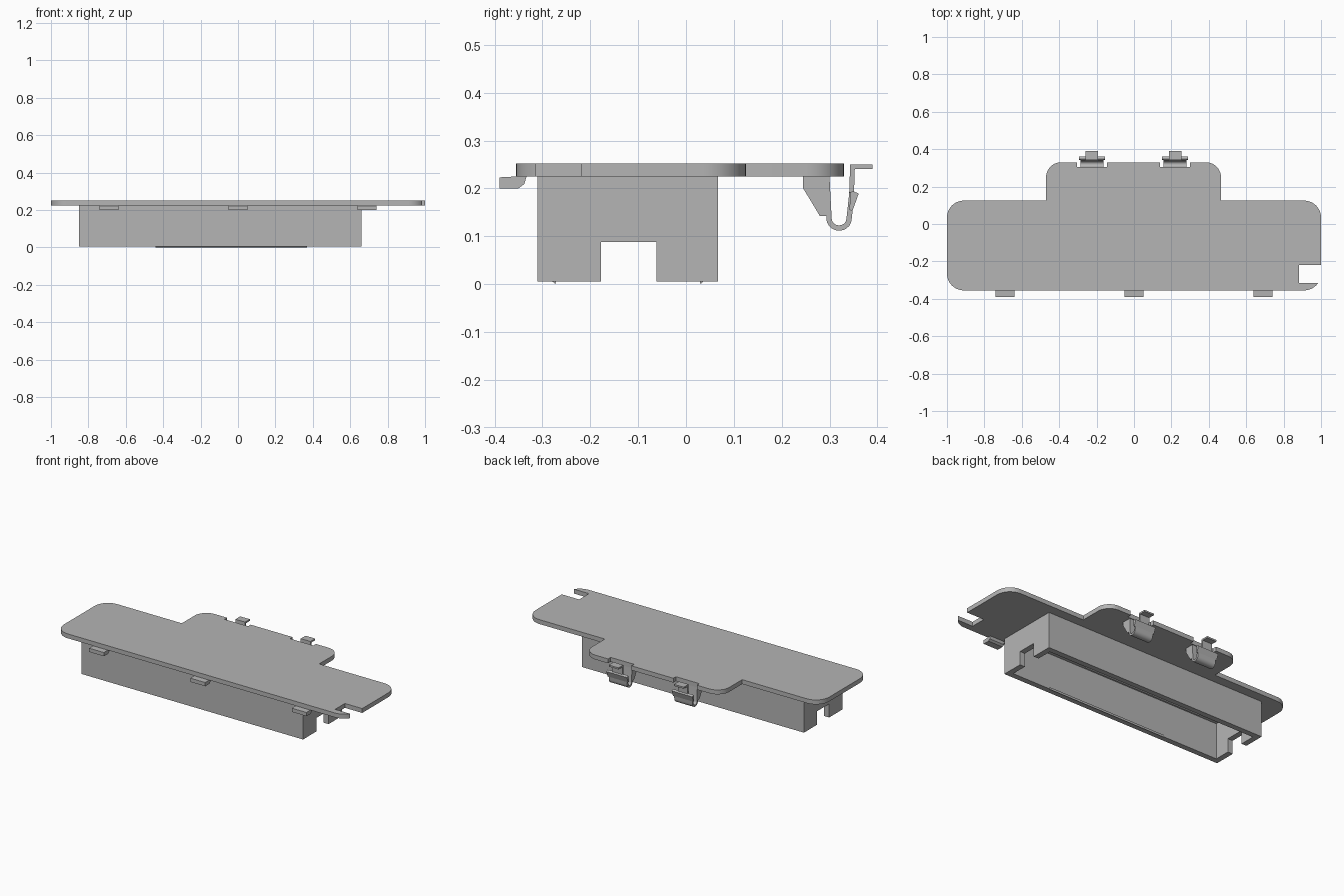
import bpy, bmesh, math
from mathutils import Vector

cube = bpy.data.objects.get("Cube")
if cube:
    bpy.data.objects.remove(cube, do_unlink=True)

GREY = (0.46, 0.46, 0.46, 1)
grey = bpy.data.materials.new("grey plastic")
grey.use_nodes = True
grey.diffuse_color = GREY
grey.node_tree.nodes["Principled BSDF"].inputs["Base Color"].default_value = GREY


def prism(name, points, axis, lo, hi):
    """Extrude a closed 2D profile; axis X takes (y, z), axis Z takes (x, y)."""
    bm = bmesh.new()
    place = (lambda p: (lo, p[0], p[1])) if axis == "X" else (lambda p: (p[0], p[1], lo))
    face = bm.faces.new([bm.verts.new(place(p)) for p in points])
    moved = bmesh.ops.extrude_face_region(bm, geom=[face])["geom"]
    step = Vector((hi - lo, 0, 0)) if axis == "X" else Vector((0, 0, hi - lo))
    bmesh.ops.translate(bm, vec=step, verts=[v for v in moved if isinstance(v, bmesh.types.BMVert)])
    bmesh.ops.recalc_face_normals(bm, faces=bm.faces)
    mesh = bpy.data.meshes.new(name)
    bm.to_mesh(mesh)
    bm.free()
    mesh.materials.append(grey)
    obj = bpy.data.objects.new(name, mesh)
    bpy.context.collection.objects.link(obj)
    return obj


def box(name, x, y, z):
    return prism(name, [(x[0], y[0]), (x[1], y[0]), (x[1], y[1]), (x[0], y[1])], "Z", *z)


def activate(obj):
    bpy.ops.object.select_all(action="DESELECT")
    obj.select_set(True)
    bpy.context.view_layer.objects.active = obj


def cut(obj, cutter):
    cutter.hide_render = True
    mod = obj.modifiers.new("cut", "BOOLEAN")
    mod.operation, mod.solver, mod.object = "DIFFERENCE", "EXACT", cutter
    activate(obj)
    bpy.ops.object.modifier_apply(modifier=mod.name)
    bpy.data.objects.remove(cutter, do_unlink=True)


def smooth(obj):
    activate(obj)
    bpy.ops.object.shade_smooth_by_angle(angle=math.radians(30))


def rounded(corners, steps=10):
    """Round each (x, y, radius) corner of a right-angled outline."""
    out = []
    for i, (x, y, r) in enumerate(corners):
        p = Vector((x, y))
        if r == 0:
            out.append(p)
            continue
        a = (Vector(corners[i - 1][:2]) - p).normalized() * r
        b = (Vector(corners[(i + 1) % len(corners)][:2]) - p).normalized() * r
        for k in range(steps + 1):
            t = k / steps * math.pi / 2
            out.append(p + a + b - b * math.cos(t) - a * math.sin(t))
    return out


def ribbon(path, thick):
    """Closed outline of a strip of even thickness along a 2D path."""
    pts = [Vector(p) for p in path]
    left, right = [], []
    for i, p in enumerate(pts):
        d_in = (p - pts[max(i - 1, 0)]).normalized() if i else (pts[1] - p).normalized()
        d_out = (pts[i + 1] - p).normalized() if i < len(pts) - 1 else d_in
        n_in, n_out = Vector((-d_in.y, d_in.x)), Vector((-d_out.y, d_out.x))
        m = (n_in + n_out).normalized()
        m *= thick / 2 / max(m.dot(n_in), 0.4)
        left.append(p + m)
        right.append(p - m)
    return left + right[::-1]


CLIPS = {"right": -0.225, "left": 0.22}
UNDER, TOP = 0.225, 0.252

# Cover plate with rounded corners, end slot and clip recesses
outline = [(-1, -0.355, 0.09), (1, -0.355, 0.09), (1, 0.125, 0.09), (0.465, 0.125, 0),
           (0.465, 0.33, 0.08), (-0.47, 0.33, 0.08), (-0.47, 0.125, 0), (-1, 0.125, 0.09)]
plate = prism("cover_plate", rounded(outline), "Z", UNDER, TOP)
cut(plate, box("slot_cutter", (0.882, 1.1), (-0.315, -0.22), (0.1, 0.4)))
for x in CLIPS.values():
    cut(plate, box("recess_cutter", (x - 0.08, x + 0.08), (0.305, 0.4), (0.1, 0.4)))
smooth(plate)

# Open-bottomed compartment with a notch in each end wall
X0, X1, Y0, Y1, WALL = -0.85, 0.66, -0.31, 0.067, 0.034
shell = box("compartment_walls", (X0, X1), (Y0, Y1), (0.005, UNDER + 0.003))
cut(shell, box("hollow_cutter", (X0 + WALL, X1 - WALL), (Y0 + WALL, Y1 - WALL), (-0.1, 0.4)))
cut(shell, box("notch_cutter", (X0 - 0.1, X1 + 0.1), (-0.178, -0.062), (-0.1, 0.088)))

# Thin snap ridges along the inner long walls
for name, y, d in (("front", Y0 + WALL, 1), ("back", Y1 - WALL, -1)):
    prism(name + "_snap_ridge", [(y - d * 0.004, 0.014), (y + d * 0.006, 0.012),
                                 (y + d * 0.003, 0), (y - d * 0.004, 0.006)], "X", -0.44, 0.37)

# Hooks under the front edge
for name, x in (("right", -0.69), ("middle", 0), ("left", 0.69)):
    prism(name + "_front_hook", [(-0.39, 0.2), (-0.35, 0.2), (-0.338, 0.209), (-0.333, 0.226),
                                 (-0.39, 0.223)], "X", x - 0.05, x + 0.05)

# Spring clips at the back
bend = [(0.32 - 0.021 * math.cos(t), 0.137 - 0.02 * math.sin(t))
        for t in (math.pi * k / 10 for k in range(11))]
spring = [(0.294, 0.232)] + bend + [(0.347, 0.192)]
finger = [(0.346, 0.185), (0.348, 0.245), (0.39, 0.245)]
for side, x in CLIPS.items():
    smooth(prism(side + "_clip_spring", ribbon(spring, 0.011), "X", x - 0.062, x + 0.062))
    prism(side + "_clip_finger", ribbon(finger, 0.01), "X", x - 0.033, x + 0.033)
    prism(side + "_clip_barb", [(0.342, 0.155), (0.348, 0.153), (0.361, 0.189), (0.348, 0.195),
                                (0.343, 0.19)], "X", x - 0.07, x + 0.07)
    for n, dx in (("inner", -0.05), ("outer", 0.05)):
        prism(f"{side}_clip_{n}_rib", [(0.245, 0.228), (0.245, 0.2), (0.28, 0.142), (0.296, 0.142),
                                       (0.292, 0.228)], "X", x + dx - 0.012, x + dx + 0.012)
